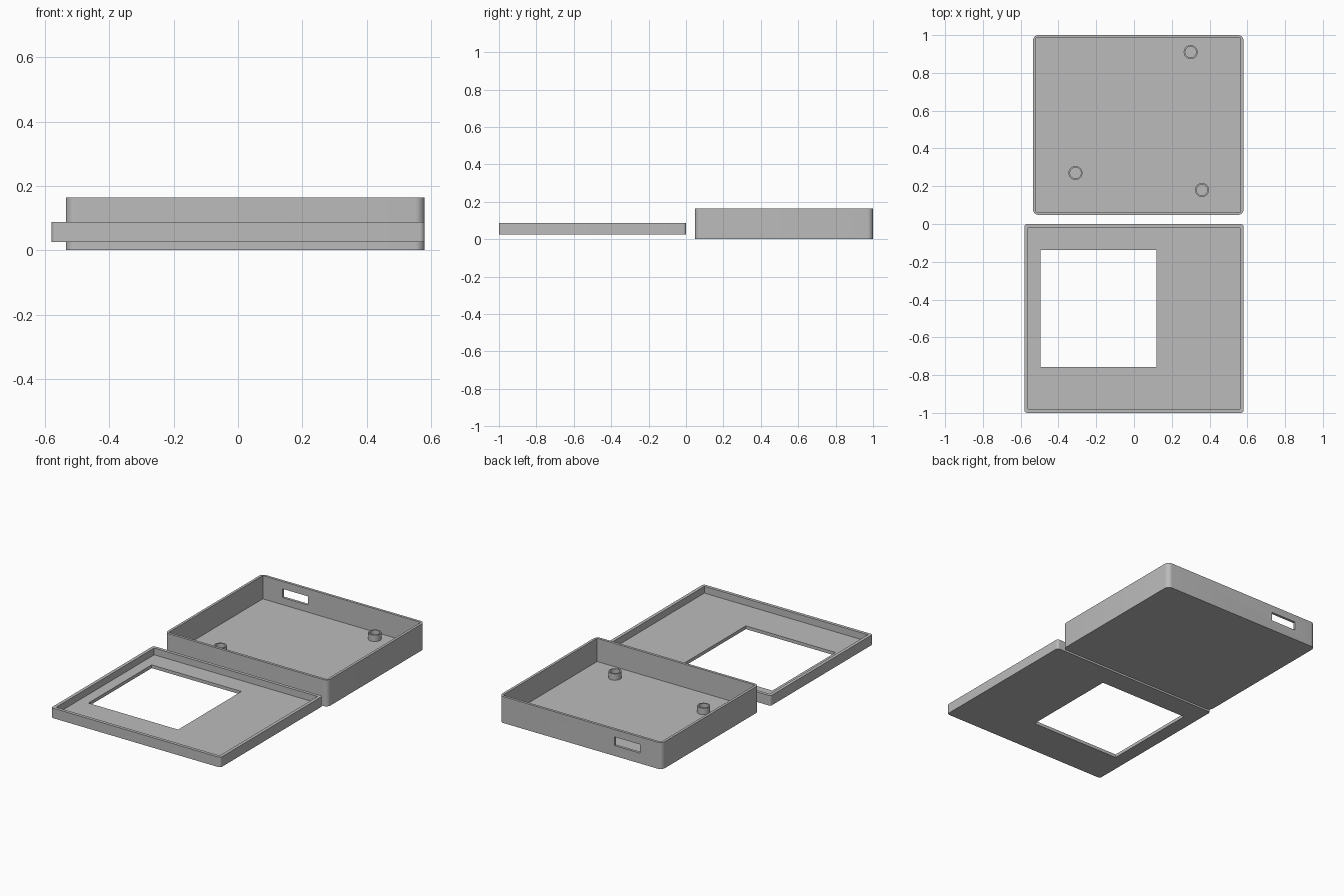
import bpy
import bmesh
import math

cube = bpy.data.objects.get("Cube")
if cube:
    bpy.data.objects.remove(cube, do_unlink=True)

grey = bpy.data.materials.new("plastic grey")
grey.use_nodes = True
colour = (0.5, 0.5, 0.5, 1)
grey.diffuse_color = colour
grey.node_tree.nodes["Principled BSDF"].inputs["Base Color"].default_value = colour


def finish(bm, name):
    mesh = bpy.data.meshes.new(name)
    bm.to_mesh(mesh)
    bm.free()
    mesh.materials.append(grey)
    obj = bpy.data.objects.new(name, mesh)
    bpy.context.collection.objects.link(obj)
    return obj


def block(name, x, y, z, radius=0):
    """Box between pairs of limits, with optional rounded upright edges."""
    bm = bmesh.new()
    bmesh.ops.create_cube(bm, size=1)
    for v in bm.verts:
        v.co = [lim[0] if c < 0 else lim[1] for c, lim in zip(v.co, (x, y, z))]
    if radius:
        upright = [e for e in bm.edges
                   if abs(e.verts[0].co.z - e.verts[1].co.z) > 0.001]
        bmesh.ops.bevel(bm, geom=upright, offset=radius, segments=8,
                        profile=0.5, affect='EDGES')
    return finish(bm, name)


def cut(obj, cutters):
    """Subtract the cutters, bake the result and remove them."""
    for cutter in cutters:
        cutter.hide_render = True
        mod = obj.modifiers.new("cut", 'BOOLEAN')
        mod.operation = 'DIFFERENCE'
        mod.solver = 'EXACT'
        mod.object = cutter
    depsgraph = bpy.context.evaluated_depsgraph_get()
    baked = bpy.data.meshes.new_from_object(obj.evaluated_get(depsgraph))
    obj.modifiers.clear()
    obj.data = baked
    for cutter in cutters:
        bpy.data.objects.remove(cutter, do_unlink=True)


def tray(name, x, y, z, radius, wall, floor, openings):
    """Rounded open-topped tray with extra openings."""
    obj = block(name, x, y, z, radius)
    cavity = block("cavity", (x[0] + wall, x[1] - wall),
                   (y[0] + wall, y[1] - wall), (z[0] + floor, z[1] + 0.1))
    cut(obj, [cavity] + [block("opening", *o) for o in openings])
    return obj


def tube(name, x, y, z0, z1, outer, inner, sides=32):
    """Hollow post made by spinning its wall section."""
    bm = bmesh.new()
    rings = []
    for r, z in ((outer, z0), (outer, z1), (inner, z1), (inner, z0)):
        rings.append([bm.verts.new((x + r * math.cos(math.tau * i / sides),
                                    y + r * math.sin(math.tau * i / sides), z))
                      for i in range(sides)])
    for k in range(4):
        a, b = rings[k], rings[(k + 1) % 4]
        for i in range(sides):
            j = (i + 1) % sides
            bm.faces.new((a[i], a[j], b[j], b[i]))
    bmesh.ops.recalc_face_normals(bm, faces=bm.faces)
    return finish(bm, name)


# Deep base with a cable slot in the back wall
parts = [tray("case_base", (-0.535, 0.58), (0.048, 1.0), (0, 0.164),
              0.03, 0.016, 0.02,
              [((-0.385, -0.21), (0.95, 1.05), (0.064, 0.118))])]

# Shallow lid with a square display window
parts.append(tray("case_lid", (-0.58, 0.58), (-1.0, 0.0), (0.026, 0.088),
                  0.015, 0.02, 0.02,
                  [((-0.495, 0.12), (-0.757, -0.138), (0, 0.2))]))

# Hollow mounting posts on the base floor
for i, (x, y) in enumerate(((0.3, 0.91), (-0.31, 0.27), (0.36, 0.18))):
    parts.append(tube(f"mounting_post_{i + 1}", x, y, 0.019, 0.06, 0.037, 0.029))

# Smooth the round parts, keep the edges crisp
bpy.ops.object.select_all(action='DESELECT')
for part in parts:
    part.select_set(True)
bpy.context.view_layer.objects.active = parts[0]
bpy.ops.object.shade_smooth_by_angle(angle=math.radians(30))
